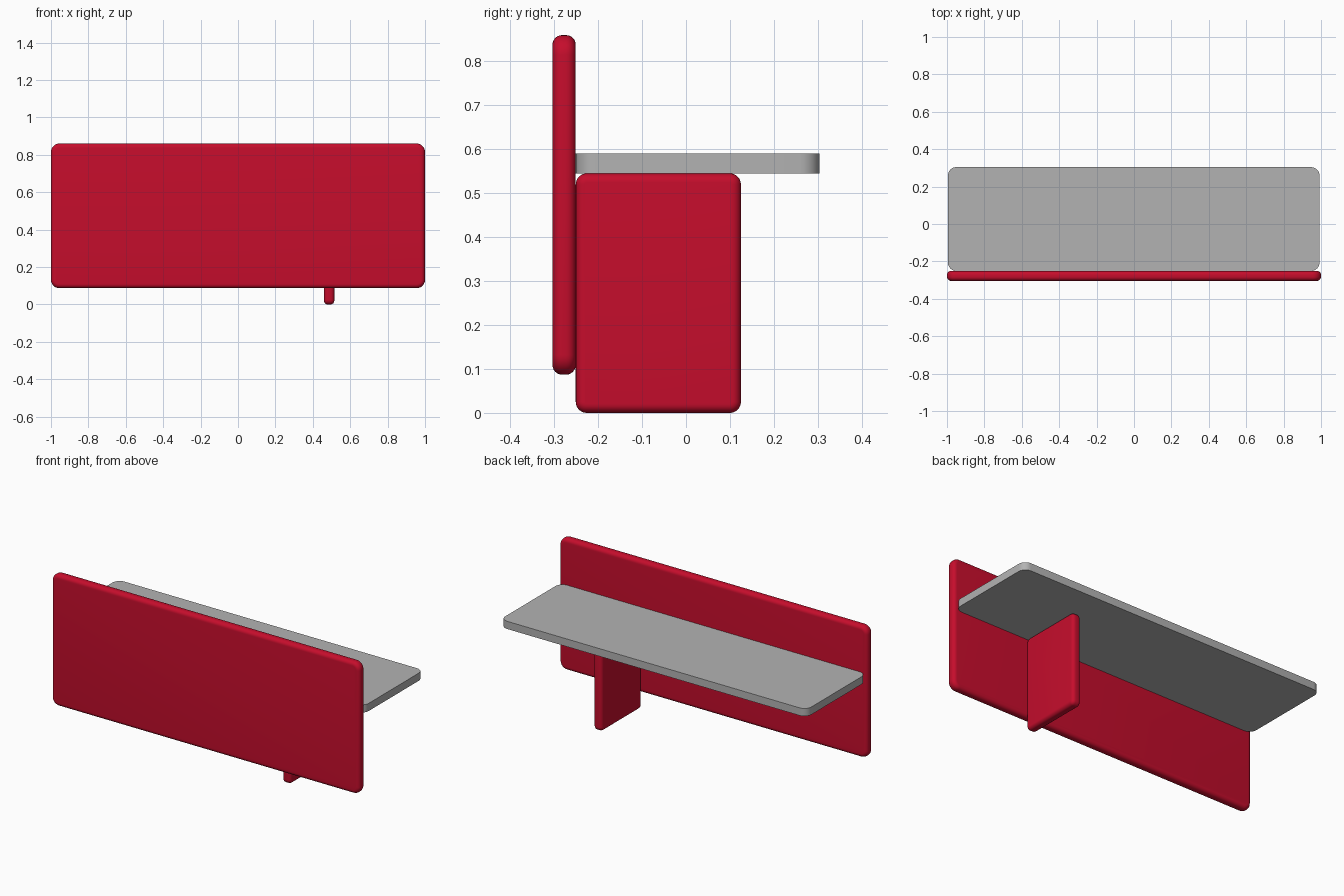
import bpy
import bmesh
import math
from mathutils import Vector

if "Cube" in bpy.data.objects:
    bpy.data.objects.remove(bpy.data.objects["Cube"])


def material(name, rgb):
    mat = bpy.data.materials.new(name)
    mat.use_nodes = True
    mat.diffuse_color = (*rgb, 1)
    mat.node_tree.nodes["Principled BSDF"].inputs["Base Color"].default_value = (*rgb, 1)
    return mat


def rounded_board(name, low, high, thin_axis, corner, rim, mat):
    """Board with rounded outline corners and, if rim > 0, softened rims."""
    low, high = Vector(low), Vector(high)
    bm = bmesh.new()
    bmesh.ops.create_cube(bm, size=1)
    for v in bm.verts:
        v.co = Vector(c * s for c, s in zip(v.co, high - low))

    # Round the outline: edges running through the thickness
    through = [e for e in bm.edges
               if abs((e.verts[0].co - e.verts[1].co).normalized()[thin_axis]) > 0.9]
    bmesh.ops.bevel(bm, geom=through, offset=corner, segments=8,
                    profile=0.5, affect='EDGES')

    # Soften the rims of the two broad faces
    if rim:
        bm.normal_update()
        broad = [f for f in bm.faces if abs(f.normal[thin_axis]) > 0.9]
        rims = list({e for f in broad for e in f.edges})
        bmesh.ops.bevel(bm, geom=rims, offset=rim, segments=6,
                        profile=0.5, affect='EDGES')

    mesh = bpy.data.meshes.new(name)
    bm.to_mesh(mesh)
    bm.free()
    mesh.materials.append(mat)
    obj = bpy.data.objects.new(name, mesh)
    obj.location = (low + high) / 2
    bpy.context.collection.objects.link(obj)
    bpy.ops.object.select_all(action='DESELECT')
    obj.select_set(True)
    bpy.context.view_layer.objects.active = obj
    bpy.ops.object.shade_smooth_by_angle(angle=math.radians(35))
    return obj


red = material("red panel", (0.56, 0.004, 0.025))
grey = material("grey top", (0.45, 0.45, 0.45))

# Upright front panel, desk top behind it, and the single support under the top
rounded_board("front_panel", (-1, -0.304, 0.087), (1, -0.251, 0.86), 1, 0.045, 0.022, red)
rounded_board("desk_top", (-0.995, -0.251, 0.545), (0.992, 0.304, 0.59), 2, 0.045, 0, grey)
rounded_board("support_leg", (0.46, -0.251, 0), (0.515, 0.125, 0.545), 0, 0.025, 0.02, red)
